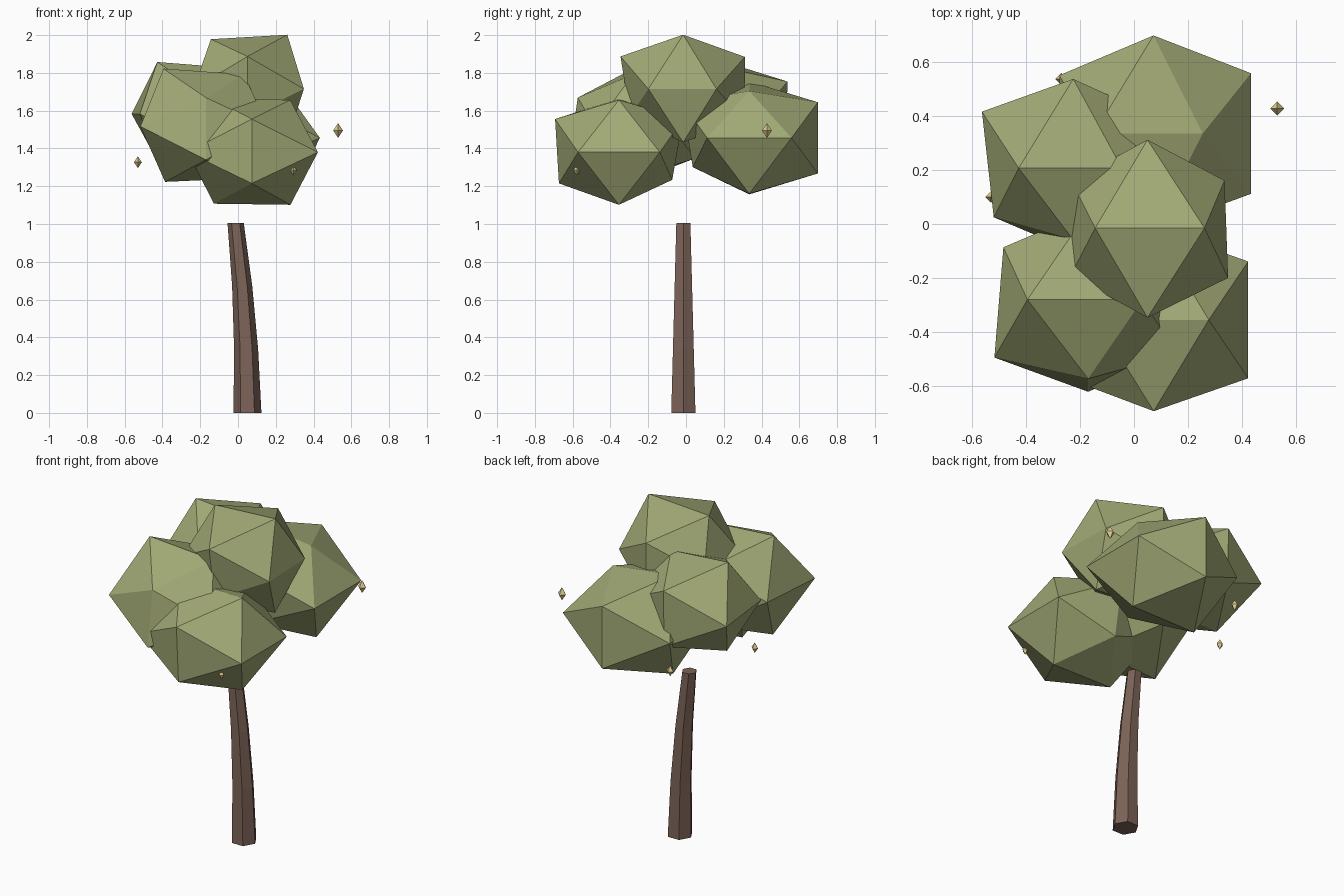
import bpy, bmesh, math
from mathutils import Vector

if "Cube" in bpy.data.objects:
    bpy.data.objects.remove(bpy.data.objects["Cube"])

PHI = (1 + 5 ** 0.5) / 2


def material(name, rgb):
    m = bpy.data.materials.new(name)
    m.diffuse_color = (*rgb, 1)
    m.use_nodes = True
    m.node_tree.nodes["Principled BSDF"].inputs["Base Color"].default_value = m.diffuse_color
    return m


LEAF = material("leaf_green", (0.36, 0.40, 0.18))
BARK = material("bark_brown", (0.20, 0.125, 0.095))
GLOW = material("pale_gold", (0.75, 0.61, 0.28))


def finish(name, bm, mat, location=(0, 0, 0)):
    bmesh.ops.recalc_face_normals(bm, faces=bm.faces)
    me = bpy.data.meshes.new(name)
    bm.to_mesh(me)
    bm.free()
    me.materials.append(mat)
    ob = bpy.data.objects.new(name, me)
    ob.location = location
    bpy.context.collection.objects.link(ob)
    return ob


def hull(points):
    bm = bmesh.new()
    verts = [bm.verts.new(p) for p in points]
    bmesh.ops.convex_hull(bm, input=verts)
    return bm, verts


# Icosahedron corners: top pair, bottom pair, right pair, left pair, front pair, back pair
ICO = [(1, 0, PHI), (-1, 0, PHI), (1, 0, -PHI), (-1, 0, -PHI),
       (PHI, -1, 0), (PHI, 1, 0), (-PHI, -1, 0), (-PHI, 1, 0),
       (0, -PHI, 1), (0, -PHI, -1), (0, PHI, 1), (0, PHI, -1)]


def foliage(name, center, size, bumps):
    """Squashed icosahedron, each corner pushed in or out along its radius."""
    bm, verts = hull(ICO)
    for v, f in zip(verts, bumps):
        v.co = Vector((v.co.x, v.co.y, v.co.z * 0.84)) * size * f
    finish(name, bm, LEAF, center)


# Canopy
foliage("foliage_front_right", (0.073, -0.355, 1.38), 0.21,
        [0.97, 1, 0.975, 0.955, 1.03, 1.03, 1, 1, 0.995, 0.935, 1, 0.83])
foliage("foliage_back_right", (0.072, 0.335, 1.456), 0.22,
        [0.83, 1, 0.99, 1, 1.015, 1.015, 0.95, 0.98, 1, 0.84, 1.02, 1.02])
foliage("foliage_top", (0.05, -0.015, 1.715), 0.205,
        [1.03, 0.945, 1.015, 0.95, 0.9, 0.86, 0.86, 0.85, 1.0, 0.85, 0.985, 0.98])
foliage("foliage_front_left", (-0.17, -0.28, 1.517), 0.213,
        [0.95, 1.055, 0.95, 1.015, 0.95, 0.95, 1.007, 0.91, 0.85, 0.99, 0.95, 0.95])
foliage("foliage_back_left", (-0.225, 0.207, 1.583), 0.2,
        [0.9, 1.01, 0.95, 0.97, 0.95, 0.95, 0.91, 1.045, 0.82, 0.95, 1.02, 1])

# Trunk: tapered hexagonal rings that lean progressively
bm = bmesh.new()
rings = []
for i in range(4):
    t = i / 3
    r, cx = 0.074 - 0.031 * t, 0.05 - 0.0625 * t * t
    rings.append([bm.verts.new((cx + r * math.cos(k * math.pi / 3),
                                -0.014 + r * math.sin(k * math.pi / 3),
                                1.005 * t)) for k in range(6)])
for a, b in zip(rings, rings[1:]):
    for k in range(6):
        n = (k + 1) % 6
        bm.faces.new((a[k], a[n], b[n], b[k]))
bm.faces.new(rings[0])
bm.faces.new(rings[-1])
finish("trunk", bm, BARK)

# Floating motes: small stretched octahedra
for i, (pos, r) in enumerate([((0.53, 0.428, 1.495), 0.026),
                              ((-0.53, 0.10, 1.327), 0.021),
                              ((0.293, -0.578, 1.285), 0.019),
                              ((-0.27, 0.537, 1.285), 0.022)]):
    h = 1.5 * r
    bm, _ = hull([(r, 0, 0), (-r, 0, 0), (0, r, 0), (0, -r, 0), (0, 0, h), (0, 0, -h)])
    finish(f"floating_mote_{i + 1}", bm, GLOW, pos)
